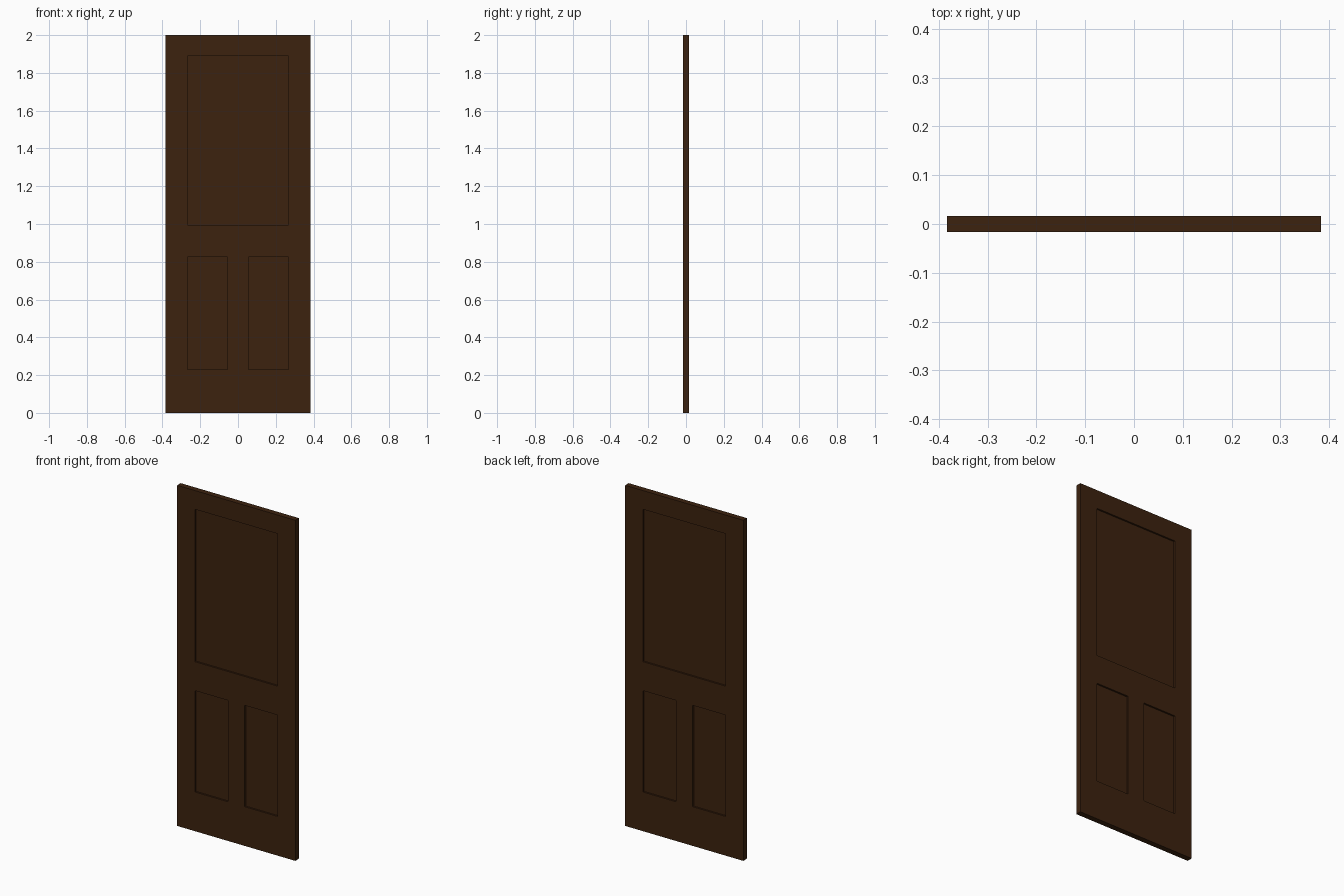
import bpy, bmesh
from mathutils import Vector

if "Cube" in bpy.data.objects:
    bpy.data.objects.remove(bpy.data.objects["Cube"])

W, T, H = 0.767, 0.033, 2.0      # door width, thickness, height
RECESS = 0.010                   # panel depth on each face
# panel rectangles: x0, x1, z0, z1
PANELS = [(-0.268, 0.268, 0.995, 1.89),
          (-0.268, -0.055, 0.23, 0.825),
          (0.055, 0.268, 0.23, 0.825)]

wood = bpy.data.materials.new("dark_brown_wood")
wood.diffuse_color = (0.045, 0.016, 0.0045, 1)
wood.use_nodes = True
wood.node_tree.nodes["Principled BSDF"].inputs["Base Color"].default_value = wood.diffuse_color

# door slab
bm = bmesh.new()
bmesh.ops.create_cube(bm, size=1)
for v in bm.verts:
    v.co = Vector((v.co.x * W, v.co.y * T, (v.co.z + 0.5) * H))

# cut the slab along every panel edge
def cut(point, normal):
    bmesh.ops.bisect_plane(bm, geom=bm.verts[:] + bm.edges[:] + bm.faces[:],
                           plane_co=point, plane_no=normal)

for x in sorted({x for p in PANELS for x in p[:2]}):
    cut((x, 0, 0), (1, 0, 0))
for z in sorted({z for p in PANELS for z in p[2:]}):
    cut((0, 0, z), (0, 0, 1))

# sink the panels into the front and back faces
def in_panel(c):
    return any(a < c.x < b and lo < c.z < hi for a, b, lo, hi in PANELS)

bm.normal_update()
for side in (-1, 1):
    faces = [f for f in bm.faces
             if f.normal.y * side > 0.9 and in_panel(f.calc_center_median())]
    new = bmesh.ops.extrude_face_region(bm, geom=faces)["geom"]
    bmesh.ops.delete(bm, geom=[f for f in faces if f.is_valid], context='FACES')
    verts = [g for g in new if isinstance(g, bmesh.types.BMVert)]
    bmesh.ops.translate(bm, verts=verts, vec=(0, -side * RECESS, 0))
bmesh.ops.recalc_face_normals(bm, faces=bm.faces)

mesh = bpy.data.meshes.new("panelled_door")
bm.to_mesh(mesh)
bm.free()
mesh.materials.append(wood)
door = bpy.data.objects.new("panelled_door", mesh)
bpy.context.collection.objects.link(door)
